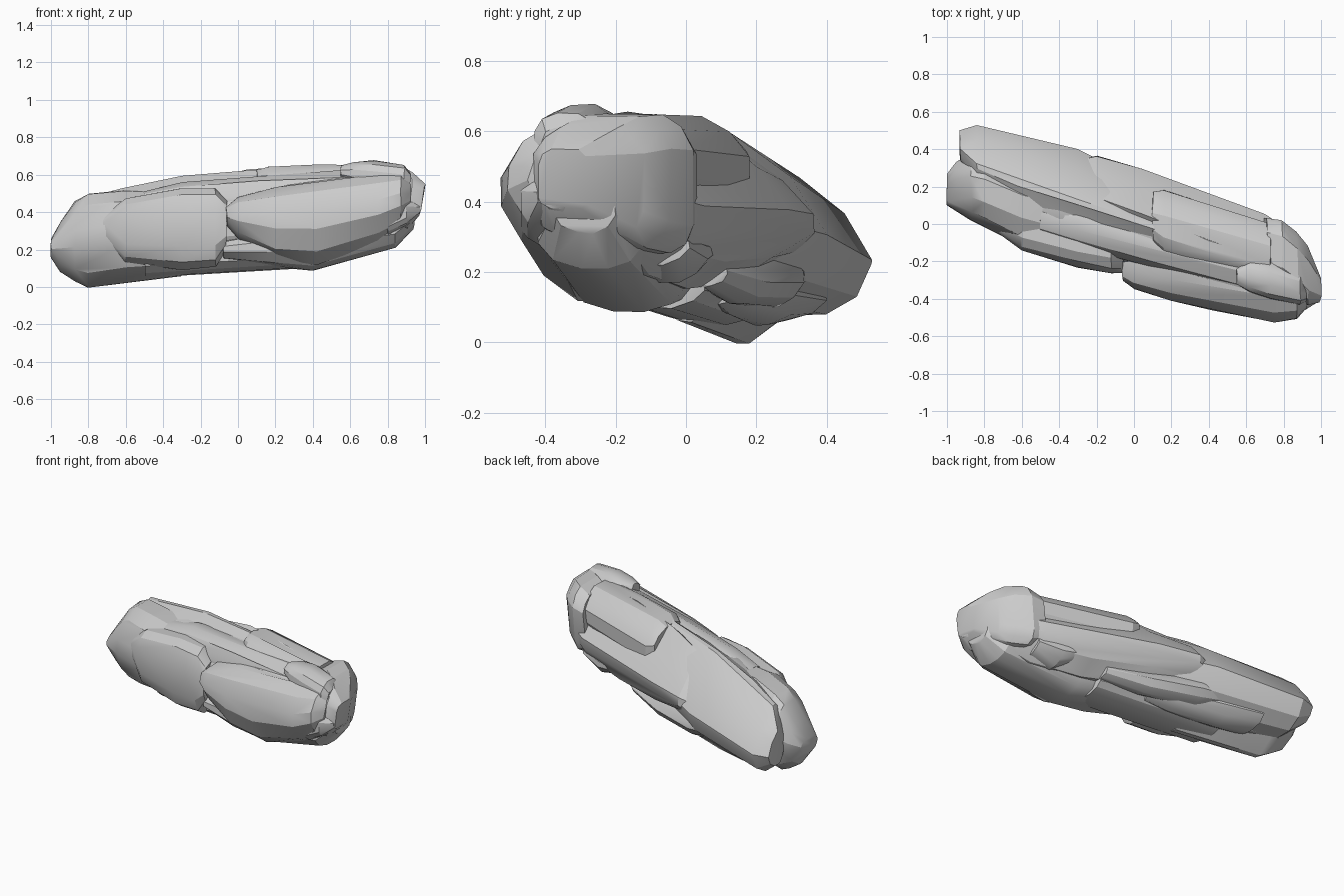
import bpy, bmesh, random
from mathutils import Vector

random.seed(4)


def ring(x, y0, y1, z0, z1, ch, skew):
    """Chamfered box section at x; ch = front-top, back-top, back-bottom, front-bottom."""
    a, b, c, d = ch
    uv = [(0, 1 - a), (a * .35, 1 - a * .35), (a, 1), (1 - b, 1), (1 - b * .4, 1 - b * .4), (1, 1 - b),
          (1, c), (1 - c * .35, c * .35), (1 - c, 0), (d, 0), (d * .35, d * .35), (0, d)]
    return [Vector((x + skew * (v - .5), y0 + u * (y1 - y0), z0 + v * (z1 - z0))) for u, v in uv]


def stone(name, sections, ch, skew=0, rough=.004):
    bm = bmesh.new()
    for s in sections:
        for p in ring(*s, ch, skew):
            j = Vector([random.uniform(-rough, rough) for _ in range(3)])
            bm.verts.new(p + j)
    hull = bmesh.ops.convex_hull(bm, input=bm.verts)
    loose = list({g for g in hull["geom_interior"] + hull["geom_unused"] if isinstance(g, bmesh.types.BMVert)})
    bmesh.ops.delete(bm, geom=loose, context='VERTS')
    bmesh.ops.dissolve_limit(bm, angle_limit=.10, verts=bm.verts, edges=bm.edges)
    bmesh.ops.recalc_face_normals(bm, faces=bm.faces)
    me = bpy.data.meshes.new(name)
    bm.to_mesh(me)
    bm.free()
    ob = bpy.data.objects.new(name, me)
    bpy.context.collection.objects.link(ob)
    bpy.ops.object.select_all(action='DESELECT')
    ob.select_set(True)
    bpy.context.view_layer.objects.active = ob
    bpy.ops.object.shade_smooth_by_angle(angle=.4)


# Long core running through the whole rock
stone("core", [(-.85, .12, .40, .08, .40), (-.4, -.1, .34, .08, .54), (.1, -.25, .2, .12, .60),
               (.6, -.40, .04, .17, .62), (.88, -.42, -.1, .28, .6)], (.3, .5, .35, .35))

# Left half: back slab, rounded end, front block
stone("left_back_slab", [(-.93, .34, .50, .15, .36), (-.84, .20, .53, .08, .465), (-.62, .08, .48, .08, .525),
                         (-.3, -.03, .40, .11, .592), (.13, -.13, .18, .2, .625)], (.3, .62, .4, .3))
stone("left_end", [(-1, .10, .27, .16, .26), (-.95, .07, .33, .08, .35), (-.87, .02, .38, .03, .455),
                   (-.80, -.015, .37, 0, .50), (-.6, -.115, .3, .03, .515), (-.3, -.18, .2, .06, .5)],
      (.35, .35, .5, .42))
stone("left_front_block", [(-.72, -.05, .15, .24, .38), (-.6, -.145, .15, .13, .47), (-.3, -.23, .1, .09, .53),
                           (-.12, -.262, .05, .105, .53), (-.06, -.262, 0, .20, .46)], (.25, .2, .3, .28))
stone("front_foot", [(-.5, -.1, .2, .05, .2), (.1, -.22, .1, .105, .25),
                     (.3, -.25, .05, .1, .25)], (.3, .3, .3, .4))

# Top ridges
stone("front_ridge", [(-.5, -.04, .1, .42, .51), (-.3, -.12, .1, .38, .56), (.1, -.24, .05, .35, .60),
                      (.6, -.37, -.1, .38, .625), (.75, -.40, -.15, .4, .615)], (.4, .3, .3, .3))
stone("top_slab", [(.10, -.10, .17, .42, .62), (.16, -.16, .18, .35, .645), (.45, -.25, .09, .35, .653),
                   (.73, -.30, .0, .4, .648)], (.25, .4, .3, .3))

# Right half: big front boulder and broken end cap
stone("right_front_boulder", [(-.06, -.30, -.15, .33, .43), (0, -.345, -.1, .26, .48), (.2, -.41, -.1, .15, .535),
                              (.42, -.46, -.1, .12, .57), (.75, -.525, -.15, .235, .60),
                              (.87, -.505, -.2, .31, .61), (.92, -.45, -.25, .38, .57)], (.37, .3, .4, .42))
stone("right_underside", [(-.08, -.24, .1, .14, .25), (.15, -.32, .05, .11, .3), (.4, -.34, .0, .085, .3),
                          (.62, -.38, -.05, .14, .35), (.84, -.42, -.12, .21, .4), (.94, -.38, -.2, .31, .45)],
      (.3, .3, .35, .4))
stone("right_end_cap", [(.70, -.28, .03, .28, .62), (.78, -.32, .02, .25, .65), (.86, -.38, -.045, .27, .645),
                        (.92, -.43, -.12, .31, .61), (.985, -.42, -.27, .38, .55)], (.25, .25, .2, .2), .03)
stone("end_crest", [(.55, -.32, -.24, .58, .65), (.62, -.36, -.19, .55, .668), (.73, -.40, -.2, .5, .675),
                    (.89, -.43, -.25, .5, .65), (.92, -.41, -.3, .5, .61)], (.35, .3, .3, .3))
stone("end_chip_lower", [(.80, -.47, -.3, .28, .42), (.9, -.47, -.3, .33, .47), (.97, -.42, -.32, .38, .45)],
      (.3, .3, .3, .3))

# Back side: large sloping slab with thin flakes
stone("back_slab", [(-.35, .1, .33, .2, .47), (-.2, .05, .365, .2, .56), (.05, -.05, .295, .17, .625),
                    (.4, -.2, .165, .15, .645), (.7, -.3, .05, .19, .63), (.82, -.3, -.03, .25, .6)],
      (.3, .7, .45, .4))
stone("back_lower_flake", [(-.42, .2, .35, .14, .25), (-.25, .15, .335, .10, .28), (.05, .05, .23, .11, .27),
                           (.3, 0, .12, .16, .24)], (.3, .45, .4, .4))
stone("back_lower_block", [(-.65, .15, .40, .06, .2), (-.45, .1, .34, .05, .25), (-.15, .05, .25, .08, .22),
                           (0, .05, .16, .11, .2)], (.3, .4, .45, .4))
stone("back_right_chip", [(.46, -.08, .08, .22, .30), (.58, -.14, .06, .17, .34), (.72, -.18, .01, .22, .34)],
      (.3, .4, .4, .3))
